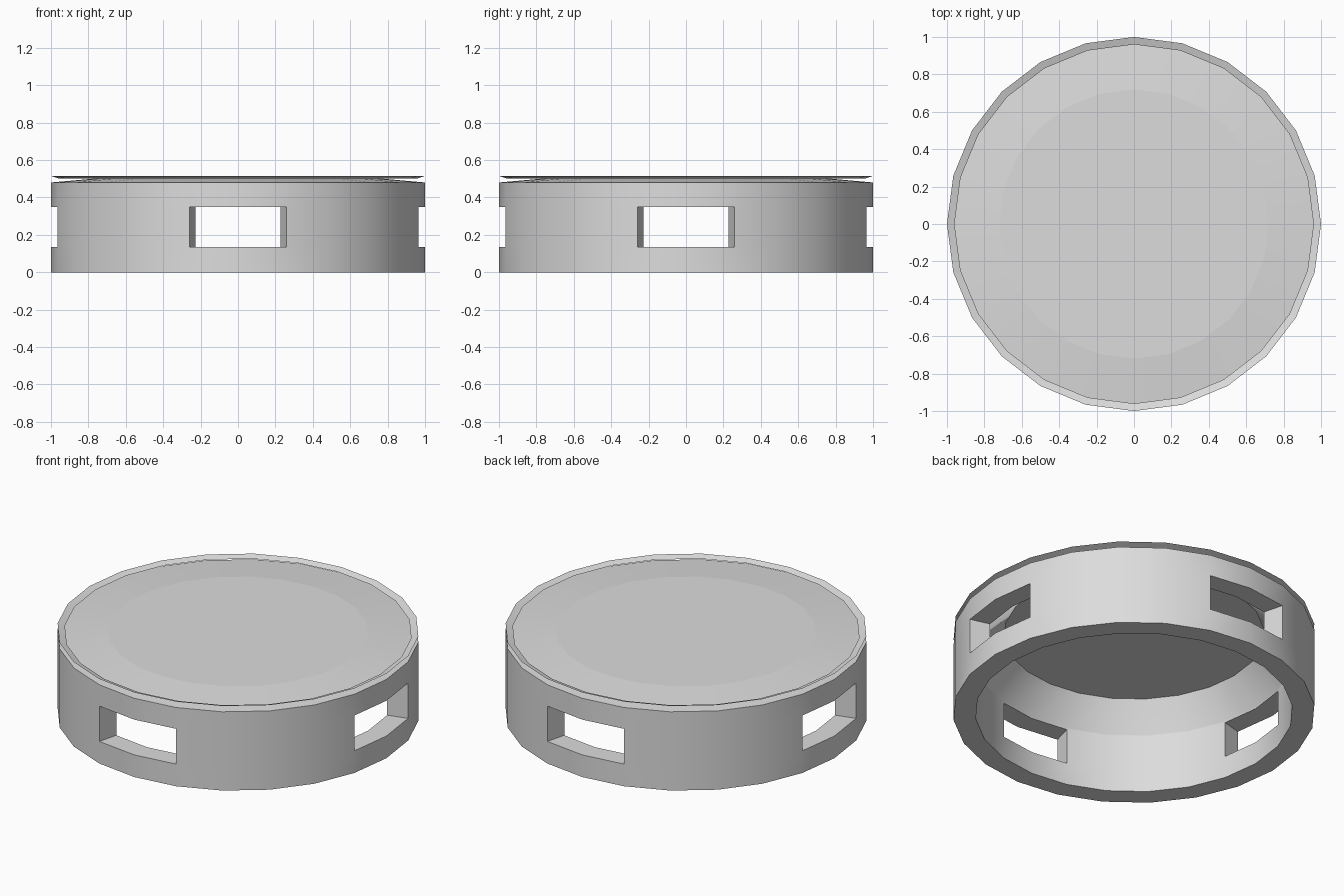
import bpy, bmesh, math

cube = bpy.data.objects.get("Cube")
if cube:
    bpy.data.objects.remove(cube, do_unlink=True)

SIDES = 24
OUTER, INNER, CAP = 1.0, 0.877, 0.72
SILL, HEAD = 0.135, 0.35

grey = bpy.data.materials.new("light_grey")
grey.use_nodes = True
grey.diffuse_color = (0.72, 0.72, 0.72, 1)
grey.node_tree.nodes["Principled BSDF"].inputs["Base Color"].default_value = grey.diffuse_color


def lathe(bm, profile, closed):
    """Turn a (radius, z) profile around z; return vertex rings and faces by row."""
    rings = []
    for r, z in profile:
        angles = [math.tau * i / SIDES for i in range(SIDES)]
        rings.append([bm.verts.new((r * math.cos(a), r * math.sin(a), z)) for a in angles])
    rows = []
    for j in range(len(rings) if closed else len(rings) - 1):
        a, b = rings[j], rings[(j + 1) % len(rings)]
        rows.append([bm.faces.new((a[i], a[(i + 1) % SIDES], b[(i + 1) % SIDES], b[i]))
                     for i in range(SIDES)])
    return rings, rows


def finish(bm, name, recalc=True):
    if recalc:
        bmesh.ops.recalc_face_normals(bm, faces=bm.faces)
    mesh = bpy.data.meshes.new(name)
    bm.to_mesh(mesh)
    bm.free()
    mesh.materials.append(grey)
    obj = bpy.data.objects.new(name, mesh)
    bpy.context.collection.objects.link(obj)
    bpy.ops.object.select_all(action='DESELECT')
    obj.select_set(True)
    bpy.context.view_layer.objects.active = obj
    bpy.ops.object.shade_smooth_by_angle(angle=math.radians(50))
    return obj


# Hollow body: straight wall, sloped shoulder on top, chamfered inside
bm = bmesh.new()
profile = [(OUTER, 0), (OUTER, SILL), (OUTER, HEAD), (OUTER, 0.48),
           (CAP, 0.505), (CAP, 0.5), (INNER, 0.36),
           (INNER, HEAD), (INNER, SILL), (INNER, 0)]
rings, rows = lathe(bm, profile, True)
out_low, out_high, in_high, in_low = rings[1], rings[2], rings[7], rings[8]

# Four windows, each two wall segments wide
for middle in range(0, SIDES, SIDES // 4):
    left, right = (middle - 1) % SIDES, middle + 1
    for s in (left, middle):
        n = (s + 1) % SIDES
        bmesh.ops.delete(bm, geom=[rows[1][s], rows[7][s]], context='FACES')
        bm.faces.new((out_low[s], out_low[n], in_low[n], in_low[s]))
        bm.faces.new((out_high[s], in_high[s], in_high[n], out_high[n]))
    for e in (left, right):
        bm.faces.new((out_low[e], out_high[e], in_high[e], in_low[e]))
finish(bm, "body")

# Flat cap closing the top
bm = bmesh.new()
rings, rows = lathe(bm, [(CAP, 0.5), (CAP, 0.505)], False)
for ring in rings:
    bm.faces.new(ring)
finish(bm, "top_cap")

# Thin flared lip above the shoulder, facing inwards and up
bm = bmesh.new()
lathe(bm, [(OUTER, 0.515), (0.96, 0.502)], False)
bmesh.ops.reverse_faces(bm, faces=[f for f in bm.faces if f.normal.z < 0])
bm.normal_update()
if sum(f.normal.z for f in bm.faces) < 0:
    bmesh.ops.reverse_faces(bm, faces=bm.faces)
finish(bm, "flared_lip", recalc=False)
